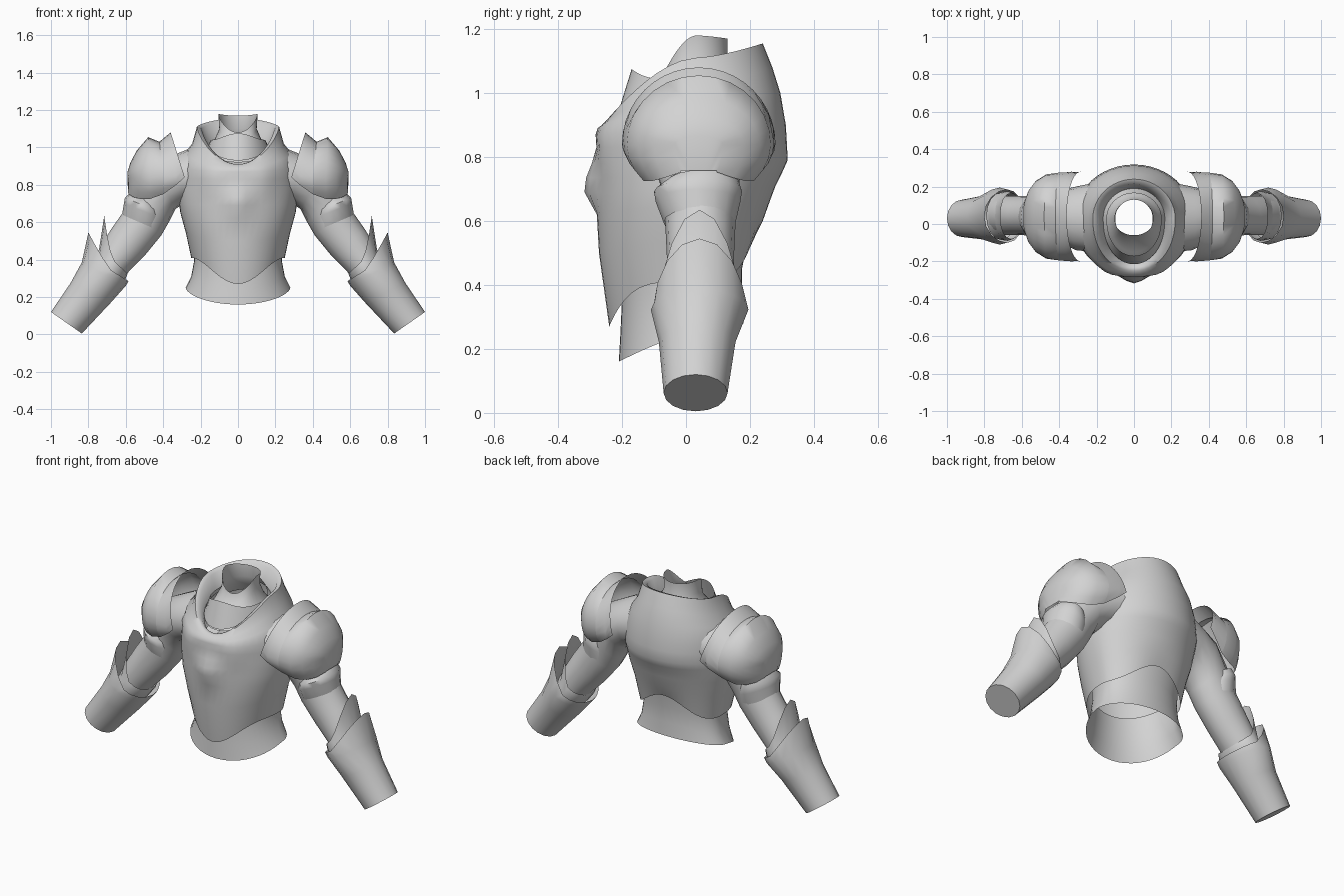
import bpy, bmesh, math
from mathutils import Vector

if "Cube" in bpy.data.objects:
    bpy.data.objects.remove(bpy.data.objects["Cube"])

steel = bpy.data.materials.new("steel_grey")
steel.diffuse_color = (0.65, 0.65, 0.65, 1)
steel.use_nodes = True
steel.node_tree.nodes["Principled BSDF"].inputs["Base Color"].default_value = steel.diffuse_color


def loft(name, rows, closed=True, mirrored=False, cap=False):
    """Skin a list of equal-length point rows into an open shell."""
    bm = bmesh.new()
    grid = [[bm.verts.new(p) for p in row] for row in rows]
    n = len(rows[0])
    for a, b in zip(grid, grid[1:]):
        for k in range(n if closed else n - 1):
            j = (k + 1) % n
            bm.faces.new((a[k], a[j], b[j], b[k]))
    if cap:
        bm.faces.new(grid[-1])
    bmesh.ops.recalc_face_normals(bm, faces=bm.faces)
    mesh = bpy.data.meshes.new(name)
    bm.to_mesh(mesh)
    bm.free()
    ob = bpy.data.objects.new(name, mesh)
    bpy.context.collection.objects.link(ob)
    mesh.materials.append(steel)
    if mirrored:
        ob.modifiers.new("mirror", 'MIRROR')
    bpy.ops.object.select_all(action='DESELECT')
    ob.select_set(True)
    bpy.context.view_layer.objects.active = ob
    bpy.ops.object.shade_smooth_by_angle(angle=math.radians(60))
    return ob


def body_ring(w, yf, yb, zf, zs, zb, p=1.5, n=48):
    """Oval around the body with separate front, side and back heights."""
    pts, ym = [], 0.03
    for k in range(n):
        a = 2 * math.pi * k / n
        c, s = math.cos(a), math.sin(a)
        y, z, e = (yf, zf, .88) if c > 0 else (yb, zb, 1)
        pts.append((w * s, ym + (y - ym) * abs(c) ** e, zs + (z - zs) * abs(c) ** p))
    return pts


def arm_ring(xi, zi, xo, zo, yf, yb, spike=(0, 0), p=1.5, n=16):
    """Oval across the arm from its inner to outer edge; spike pulls the outside up."""
    inner, outer = Vector((xi, 0, zi)), Vector((xo, 0, zo))
    pts = []
    for k in range(n):
        a = 2 * math.pi * k / n
        c = math.cos(a)
        v = (inner + outer) / 2 + (outer - inner) / 2 * c
        v.y = (yf + yb) / 2 + (yb - yf) / 2 * math.sin(a)
        f = max(0, c) ** p
        pts.append(v + Vector((spike[0] * f, 0, spike[1] * f)))
    return pts


def shoulder_arc(xt, xb, hy, zt, zb, limit, n=20):
    """Arch over the shoulder running from front to back."""
    pts, zc = [], 0.84
    low = math.cos(math.radians(limit))
    for k in range(n + 1):
        t = math.radians(limit * (2 * k / n - 1))
        c = math.cos(t)
        z = zc + (zt - zc) * c if c >= 0 else zc + (zb - zc) * c / low
        x = xb + (xt - xb) * max(0, c)
        pts.append((x, 0.04 + hy * math.sin(t), z))
    return pts


# breastplate and backplate, running up into the folded collar
breastplate = [body_ring(*r) for r in (
    (.25, -.24, .205, .27, .41, .53, 4),
    (.278, -.272, .24, .50, .54, .60),
    (.308, -.278, .265, .62, .65, .67),
    (.315, -.278, .28, .69, .70, .71),
    (.318, -.275, .30, .735, .74, .75),
    (.32, -.272, .318, .78, .78, .79),
    (.315, -.272, .315, .83, .835, .85),
    (.31, -.28, .312, .87, .89, .90),
    (.285, -.275, .295, .89, .97, 1.0),
    (.245, -.262, .27, .90, 1.02, 1.08),
    (.22, -.25, .24, .91, 1.11, 1.155),
    (.195, -.23, .215, .91, 1.10, 1.145),
    (.165, -.21, .19, .89, 1.0, 1.05))]
for row in breastplate:  # chest swelling and the central boss
    for i, (x, y, z) in enumerate(row):
        if y < 0:
            y -= .02 * math.exp(-((abs(x) - .14) / .07) ** 2 - ((z - .82) / .08) ** 2)
            reach = .10 if z > .70 else .04
            y -= .042 * math.exp(-(x / .07) ** 2 - ((z - .70) / reach) ** 2)
            row[i] = (x, y, z)
loft("breastplate", breastplate)

# waist skirt
loft("waist_skirt", [body_ring(*r) for r in (
    (.235, -.20, .20, .42, .48, .58),
    (.235, -.20, .175, .36, .39, .45),
    (.25, -.205, .175, .25, .31, .36),
    (.28, -.21, .18, .16, .25, .28, 1.2))])

# neck guard and layered, peaked throat plate
loft("neck_guard", [body_ring(*r) for r in (
    (.105, -.06, .13, 1.08, 1.18, 1.17),
    (.10, -.08, .13, 1.03, 1.10, 1.10),
    (.13, -.15, .15, .98, 1.03, 1.05),
    (.165, -.21, .19, .92, .97, 1.0))])
loft("throat_plate", [body_ring(*r) for r in (
    (.145, -.17, .165, 1.075, 1.04, 1.10, 4),
    (.165, -.215, .19, .93, 1.0, 1.05))])

# shoulder plates: raised inner band, then the main dome
loft("shoulder_band", [shoulder_arc(*r) for r in (
    (.36, .285, .24, 1.08, .84, 90),
    (.385, .33, .24, 1.06, .80, 110),
    (.42, .40, .235, 1.03, .75, 125))], closed=False, mirrored=True)
dome = [shoulder_arc(*r) for r in (
    (.42, .40, .235, 1.03, .75, 125),
    (.48, .47, .225, 1.055, .725, 130),
    (.54, .525, .19, .985, .725, 130),
    (.575, .562, .14, .92, .735, 130),
    (.592, .585, .075, .865, .752, 130))]
dome.append([(.588, .04 + .055 * (k / 10 - 1), .757) for k in range(21)])
loft("shoulder_dome", dome, closed=False, mirrored=True)

# arm pieces, mirrored left to right; the sleeve runs into the chest
loft("upper_arm", [arm_ring(*r) for r in (
    (.20, .72, .22, 1.01, -.15, .22),
    (.29, .70, .33, .965, -.14, .20),
    (.335, .67, .46, .90, -.10, .18),
    (.37, .60, .555, .78, -.07, .16),
    (.41, .53, .61, .66, -.065, .155),
    (.50, .42, .68, .56, -.06, .15),
    (.58, .34, .735, .47, -.06, .15),
    (.64, .27, .78, .38, -.06, .15))], mirrored=True)
loft("arm_cuff", [arm_ring(*r) for r in (
    (.43, .69, .575, .76, -.055, .165),
    (.415, .655, .605, .73, -.10, .175),
    (.405, .62, .61, .70, -.095, .17),
    (.41, .55, .62, .64, -.07, .155))], mirrored=True)
loft("elbow_guard", [arm_ring(*r) for r in (
    (.59, .325, .725, .45, -.08, .165, (-.01, .185), 1.8),
    (.60, .30, .75, .41, -.09, .175),
    (.63, .26, .79, .36, -.085, .17))], mirrored=True)
loft("gauntlet", [arm_ring(*r) for r in (
    (.585, .285, .77, .40, -.10, .185, (.03, .145), 1.3),
    (.60, .26, .835, .385, -.11, .195),
    (.68, .17, .895, .275, -.085, .155),
    (.835, .005, 1.0, .12, -.07, .13))], mirrored=True, cap=True)
